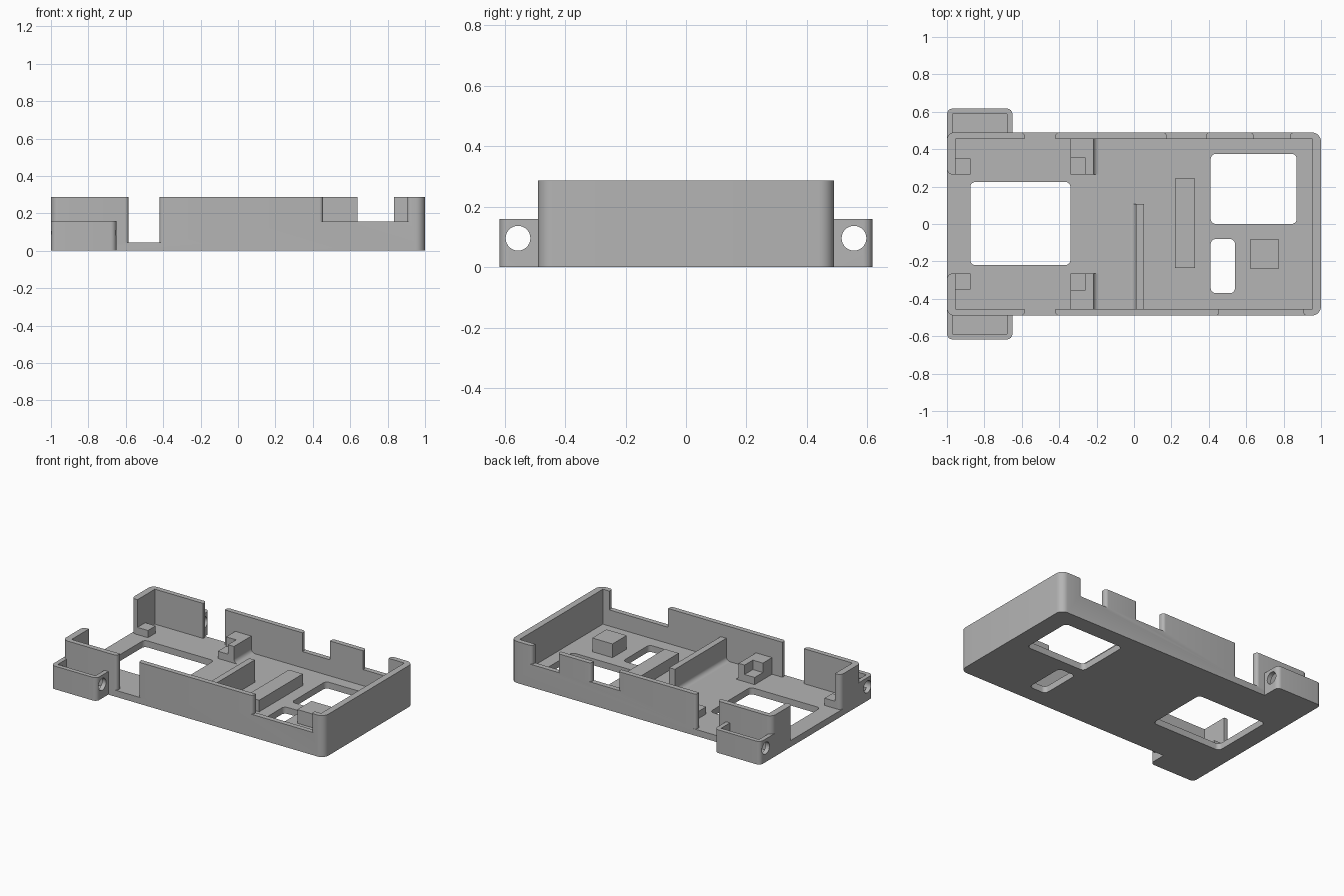
import bpy, bmesh, math
from mathutils import Vector

cube = bpy.data.objects.get("Cube")
if cube:
    bpy.data.objects.remove(cube, do_unlink=True)

grey = bpy.data.materials.new("matte grey")
grey.use_nodes = True
grey.diffuse_color = (0.46, 0.46, 0.46, 1)
grey.node_tree.nodes["Principled BSDF"].inputs["Base Color"].default_value = grey.diffuse_color

FLOOR, TOP, EAR_TOP, LEDGE = 0.045, 0.287, 0.16, 0.157
SIDE, INNER = 0.49, 0.455


def arc(cx, cy, r, start, end, steps=8):
    """Points on an arc, angles in degrees."""
    angles = [math.radians(start + (end - start) * i / steps) for i in range(steps + 1)]
    return [(cx + r * math.cos(a), cy + r * math.sin(a)) for a in angles]


def rounded(x0, x1, y0, y1, radii):
    """Rectangle outline; radii start at the (+x, +y) corner, anticlockwise."""
    corners = [(x1, y1, -1, -1), (x0, y1, 1, -1), (x0, y0, 1, 1), (x1, y0, -1, 1)]
    pts = []
    for i, ((x, y, sx, sy), r) in enumerate(zip(corners, radii)):
        if r:
            pts += arc(x + sx * r, y + sy * r, r, 90 * i, 90 * i + 90)
        else:
            pts.append((x, y))
    return pts


def prism(name, pts, lo, hi, axis="z"):
    """Extrude an outline along one axis."""
    place = {"z": lambda u, v, w: (u, v, w),
             "y": lambda u, v, w: (u, w, v),
             "x": lambda u, v, w: (w, u, v)}[axis]
    bm = bmesh.new()
    face = bm.faces.new([bm.verts.new(place(u, v, lo)) for u, v in pts])
    grown = bmesh.ops.extrude_face_region(bm, geom=[face])
    new = [g for g in grown["geom"] if isinstance(g, bmesh.types.BMVert)]
    bmesh.ops.translate(bm, verts=new, vec=Vector(place(0, 0, hi - lo)))
    bmesh.ops.recalc_face_normals(bm, faces=bm.faces[:])
    mesh = bpy.data.meshes.new(name)
    bm.to_mesh(mesh)
    bm.free()
    mesh.materials.append(grey)
    obj = bpy.data.objects.new(name, mesh)
    bpy.context.collection.objects.link(obj)
    return obj


def box(name, x0, x1, y0, y1, z0, z1):
    return prism(name, [(x0, y0), (x1, y0), (x1, y1), (x0, y1)], z0, z1)


def activate(obj):
    bpy.ops.object.select_all(action="DESELECT")
    obj.select_set(True)
    bpy.context.view_layer.objects.active = obj


def cut(obj, cutter):
    """Subtract the cutter, then discard it."""
    cutter.hide_render = True
    mod = obj.modifiers.new("cut", "BOOLEAN")
    mod.operation, mod.solver, mod.object = "DIFFERENCE", "EXACT", cutter
    activate(obj)
    bpy.ops.object.modifier_apply(modifier=mod.name)
    bpy.data.objects.remove(cutter, do_unlink=True)


def gap_outline(a, b, inner, outer, r):
    """Wall opening whose outer edges are rounded over."""
    left = arc(a - r, outer - r, r, 0, 90)
    right = arc(b + r, outer - r, r, 90, 180)
    return ([(a, inner)] + left + [(a - r, outer + 0.05), (b + r, outer + 0.05)]
            + right + [(b, inner)])


# Tray with rounded outer corners
tray = prism("tray", rounded(-1, 1, -SIDE, SIDE, (0.05, 0.04, 0.04, 0.05)), 0, TOP)
cut(tray, box("cavity", -0.955, 0.955, -INNER, INNER, FLOOR, 0.5))

# Openings in the long walls: side, start, end, sill height
for side, a, b, sill in [(-1, -0.585, -0.42, FLOOR), (1, -0.585, -0.42, FLOOR),
                         (-1, 0.455, 0.905, LEDGE), (1, 0.175, 0.385, LEDGE),
                         (1, 0.64, 0.835, LEDGE)]:
    pts = [(x, side * y) for x, y in gap_outline(a, b, 0.42, SIDE, 0.02)]
    cut(tray, prism("wall_gap", pts, sill, 0.5))

# Open end
pts = [(-v, u) for u, v in gap_outline(-0.265, 0.265, 0.9, 1, 0.03)]
cut(tray, prism("end_gap", pts, FLOOR, 0.5))

# Floor windows
for x0, x1, y0, y1 in [(-0.875, -0.34, -0.22, 0.225), (0.41, 0.87, 0, 0.375),
                       (0.41, 0.54, -0.37, -0.08)]:
    cut(tray, prism("window", rounded(x0, x1, y0, y1, [0.028] * 4), -0.1, 0.2))

smooth = [tray]
for side, label in [(-1, "front"), (1, "back")]:
    def across(y0, y1):
        return sorted((side * y0, side * y1))

    # Hollow mounting ear with a cross-drilled hole
    radii = (0.03, 0.03, 0, 0) if side > 0 else (0, 0, 0.03, 0.03)
    ear = prism(label + "_ear", rounded(-1, -0.65, *across(0.46, 0.617), radii), 0, EAR_TOP)
    cut(ear, box("ear_pocket", -0.97, -0.68, *across(0.45, 0.587), FLOOR, 0.5))
    cut(ear, prism("ear_hole", arc(side * 0.556, 0.096, 0.041, 0, 348.75, 31),
                   -1.1, -0.55, "x"))

    # Corner rest and stepped post with a filleted foot
    box(label + "_corner_rest", -0.96, -0.875, *across(0.265, 0.35), 0.03, 0.095)
    foot = [(-0.34, 0.03), (-0.34, 0.16), (-0.217, 0.16)]
    foot += arc(-0.187, FLOOR + 0.03, 0.03, 180, 270) + [(-0.187, 0.03)]
    post = prism(label + "_post", foot, *across(0.265, 0.46), "y")
    cut(post, box("post_step", -0.4, -0.263, *across(0.2, 0.355), 0.095, 0.5))
    smooth += [ear, post]

# Central rib with a filleted foot
rib_outline = [(0.053, 0.03), (0.053, 0.2), (0.01, 0.2)]
rib_outline += arc(-0.02, FLOOR + 0.03, 0.03, 0, -90) + [(-0.02, 0.03)]
smooth.append(prism("centre_rib", rib_outline, -0.46, 0.108, "y"))

# Floor supports
box("support_bar", 0.22, 0.327, -0.235, 0.242, 0.03, 0.125)
box("support_block", 0.62, 0.775, -0.237, -0.082, 0.03, 0.14)

for obj in smooth:
    activate(obj)
    bpy.ops.object.shade_smooth_by_angle(angle=math.radians(30))
